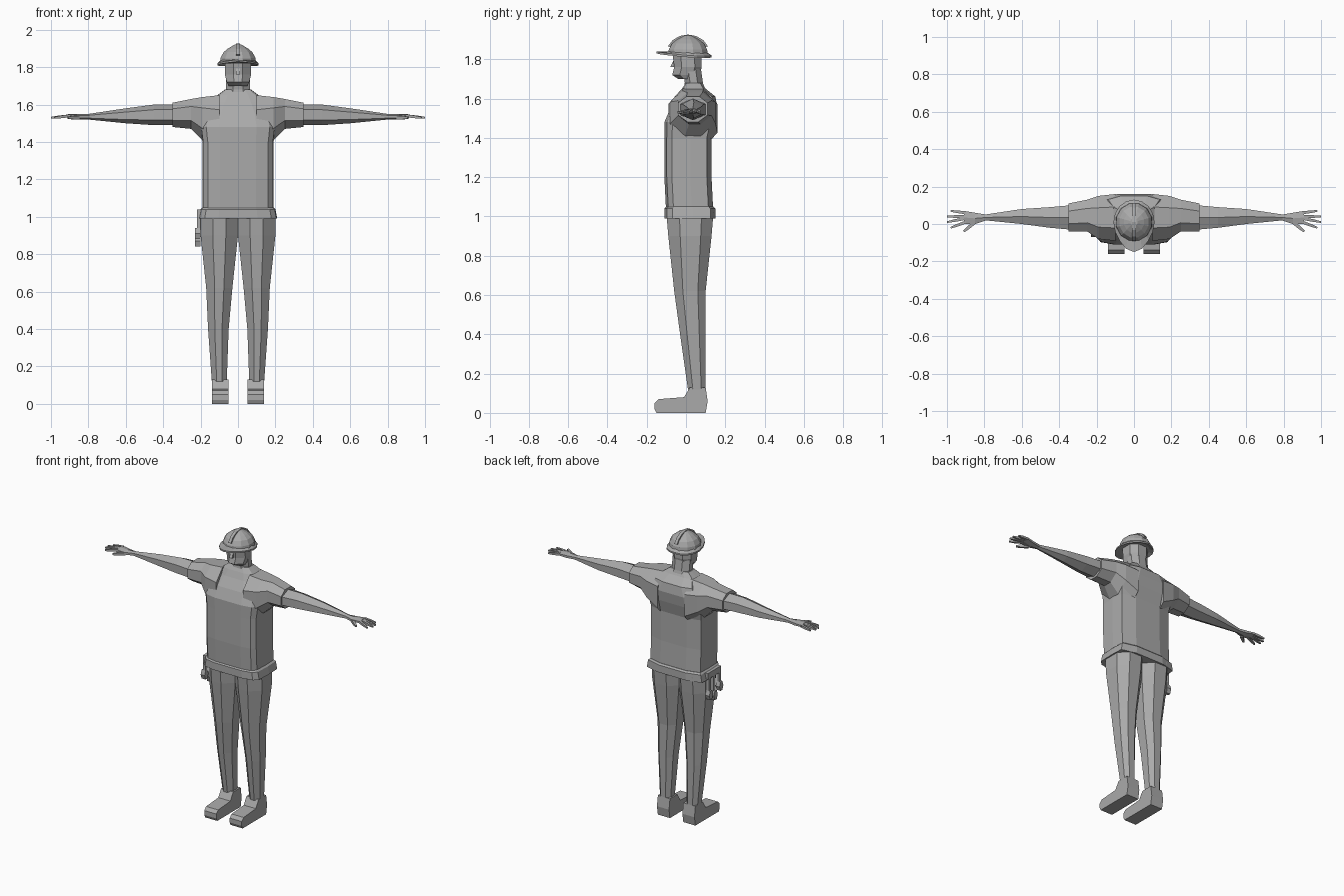
import bpy, bmesh, math
from mathutils import Vector

cube = bpy.data.objects.get("Cube")
if cube:
    bpy.data.objects.remove(cube, do_unlink=True)

grey = bpy.data.materials.new("plain grey")
grey.use_nodes = True
GREY = (0.4, 0.4, 0.4, 1)
grey.diffuse_color = GREY
grey.node_tree.nodes["Principled BSDF"].inputs["Base Color"].default_value = GREY


def finish(name, bm, mirror=False):
    bmesh.ops.recalc_face_normals(bm, faces=bm.faces)
    me = bpy.data.meshes.new(name)
    bm.to_mesh(me)
    bm.free()
    me.materials.append(grey)
    ob = bpy.data.objects.new(name, me)
    bpy.context.collection.objects.link(ob)
    if mirror:
        m = ob.modifiers.new("Mirror", "MIRROR")
        m.use_mirror_merge = False
    return ob


def loft(name, rings, mirror=False):
    """Skin a list of equal-length point rings and cap both ends."""
    bm = bmesh.new()
    rows = [[bm.verts.new(p) for p in r] for r in rings]
    n = len(rows[0])
    for a, b in zip(rows, rows[1:]):
        for i in range(n):
            j = (i + 1) % n
            bm.faces.new((a[i], a[j], b[j], b[i]))
    bm.faces.new(rows[0])
    bm.faces.new(rows[-1])
    return finish(name, bm, mirror)


def prism(name, profile, x0, x1, mirror=False):
    """Extrude a (y, z) outline along x."""
    return loft(name, [[(x, y, z) for y, z in profile] for x in (x0, x1)], mirror)


def flat_ring(shape, z, x0, x1, y0, y1):
    """Fit a -1..1 outline into a horizontal box."""
    return [((x0 + x1) / 2 + u * (x1 - x0) / 2,
             (y0 + y1) / 2 + v * (y1 - y0) / 2, z) for u, v in shape]


def side_ring(shape, x, y0, y1, z0, z1):
    """Fit a -1..1 outline into a box across the x axis."""
    return [(x, p[0], p[1]) for p in
            (q[:2] for q in flat_ring(shape, 0, y0, y1, z0, z1))]


def ngon(n, turn=0.0):
    return [(math.cos(2 * math.pi * (i + turn) / n),
             math.sin(2 * math.pi * (i + turn) / n)) for i in range(n)]


half = [(0.5, -1), (0.85, -0.9), (0.98, -0.68), (1, 0.1), (0.98, 0.8), (0.5, 1)]
BODY = half + [(-u, v) for u, v in reversed(half)]
HEX = [(0, -1), (1, -0.5), (1, 0.5), (0, 1), (-1, 0.5), (-1, -0.5)]
OCT = [(0.35, -1), (1, -0.45), (1, 0.5), (0.45, 1),
       (-0.45, 1), (-1, 0.5), (-1, -0.45), (-0.35, -1)]

# Shirt body: z, half width, front, back
loft("shirt_body", [flat_ring(BODY, z, -w, w, f, b) for z, w, f, b in (
    (1.0, 0.19, -0.1, 0.14), (1.2, 0.19, -0.11, 0.13), (1.4, 0.19, -0.11, 0.13),
    (1.48, 0.2, -0.11, 0.15), (1.55, 0.18, -0.08, 0.16), (1.61, 0.14, -0.04, 0.15),
    (1.65, 0.11, -0.02, 0.1), (1.68, 0.07, 0.0, 0.08))])
loft("shirt_hem", [flat_ring(BODY, z, -w, w, f, b) for z, w, f, b in (
    (0.99, 0.21, -0.11, 0.15), (1.04, 0.2, -0.11, 0.15), (1.05, 0.19, -0.1, 0.14))])

# Sleeves and arms: x, front, back, bottom, top
loft("sleeve", [side_ring(OCT, *r) for r in (
    (0.1, -0.09, 0.16, 1.34, 1.65), (0.19, -0.08, 0.15, 1.41, 1.64),
    (0.25, -0.04, 0.13, 1.47, 1.63), (0.35, -0.04, 0.11, 1.48, 1.61))], True)
loft("arm", [side_ring(HEX, *r) for r in (
    (0.34, -0.03, 0.1, 1.49, 1.6), (0.45, -0.02, 0.09, 1.49, 1.6),
    (0.6, 0.0, 0.08, 1.5, 1.58), (0.8, 0.02, 0.05, 1.52, 1.55))], True)

# Hands: palm, fingers and thumb
loft("palm", [side_ring(HEX, *r) for r in (
    (0.79, 0.02, 0.05, 1.52, 1.55), (0.85, 0.0, 0.06, 1.52, 1.55),
    (0.91, 0.0, 0.07, 1.53, 1.55))], True)


def digit(name, base, tip, r):
    a, b = Vector(base), Vector(tip)
    d = (b - a).normalized()
    s = Vector((-d.y, d.x, 0))
    up = Vector((0, 0, 1))
    loft(name, [[p + (s * u + up * v) * r * k for u, v in ngon(4, 0.5)]
                for p, k in ((a, 1.1), (a.lerp(b, 0.6), 1), (b, 0.6))], True)


for i, (y0, x1, y1) in enumerate(((0.01, 0.98, -0.02), (0.03, 1.0, 0.01),
                                  (0.04, 1.0, 0.04), (0.06, 0.98, 0.07))):
    digit(f"finger_{i + 1}", (0.9, y0, 1.54), (x1, y1, 1.53), 0.01)
digit("thumb", (0.85, 0.01, 1.53), (0.91, -0.04, 1.53), 0.012)

# Neck and collar
loft("neck", [flat_ring(ngon(8, 0.5), z, -w, w, f, b) for z, w, f, b in (
    (1.62, 0.09, -0.02, 0.11), (1.68, 0.07, -0.01, 0.09), (1.75, 0.07, -0.02, 0.08))])

# Head: boxy jaw with flat face
loft("head", [flat_ring(OCT, z, -w, w, f, b) for z, w, f, b in (
    (1.7, 0.05, -0.04, 0.06), (1.72, 0.06, -0.07, 0.07), (1.76, 0.07, -0.06, 0.08),
    (1.84, 0.07, -0.07, 0.08))])
prism("nose", [(-0.06, 1.76), (-0.08, 1.76), (-0.06, 1.8)], -0.01, 0.01)

# Hard hat: dome, sloping brim with front peak, top ridge
loft("hat_dome", [flat_ring(ngon(12, 0.5), z, -0.1 * k, 0.1 * k,
                            0.01 - 0.105 * k, 0.01 + 0.105 * k)
                  for z, k in ((1.82, 1), (1.85, 0.96), (1.88, 0.8),
                               (1.9, 0.55), (1.92, 0.2))])


def brim_ring(k, dz):
    pts = []
    for u, v in ngon(16):
        peak = -0.04 * max(0, -v) ** 3 * k
        z = 1.82 + dz - 0.01 * v * k - 0.01 * abs(u) * k
        pts.append((u * (0.09 + 0.02 * k), 0.01 + v * (0.09 + 0.03 * k) + peak, z))
    return pts


loft("hat_brim", [brim_ring(0, 0.02), brim_ring(1, 0.01), brim_ring(1, 0), brim_ring(0, 0)])
arc = [(0.01 + r * math.cos(math.pi * i / 8), 1.83 + r * 0.87 * math.sin(math.pi * i / 8))
       for r, order in ((0.11, range(1, 8)), (0.08, range(7, 0, -1))) for i in order]
prism("hat_ridge", arc, -0.01, 0.01)

# Trouser legs: z, inner x, outer x, front, back
loft("trouser_leg", [flat_ring(OCT, z, *r) for z, *r in (
    (0.12, 0.06, 0.14, 0.01, 0.1), (0.4, 0.05, 0.16, -0.03, 0.1),
    (0.62, 0.03, 0.17, -0.06, 0.1), (0.9, 0.0, 0.2, -0.09, 0.13),
    (1.02, 0.0, 0.2, -0.1, 0.14))], True)

# Shoes
prism("shoe", [(-0.15, 0), (-0.16, 0.02), (-0.16, 0.05), (-0.14, 0.07), (-0.01, 0.08),
               (0.02, 0.13), (0.1, 0.13), (0.11, 0.06), (0.1, 0)], 0.05, 0.14, True)

# Tools hanging from the right hip
prism("tool_loop", [(-0.06, 1.0), (-0.06, 1.04), (0.08, 1.04), (0.08, 1.0)], -0.22, -0.19)
for i, (y, low) in enumerate(((-0.05, 0.88), (0.01, 0.84), (0.06, 0.86))):
    prism(f"tool_shaft_{i + 1}", [(y - 0.01, 1.01), (y + 0.01, 1.01),
          (y + 0.01, low + 0.05), (y - 0.01, low + 0.05)], -0.22, -0.2)
    prism(f"tool_head_{i + 1}", [(y - 0.01, low + 0.06), (y + 0.01, low + 0.06),
          (y + 0.02, low + 0.03), (y + 0.01, low), (y - 0.01, low), (y - 0.02, low + 0.03)],
          -0.23, -0.2)
